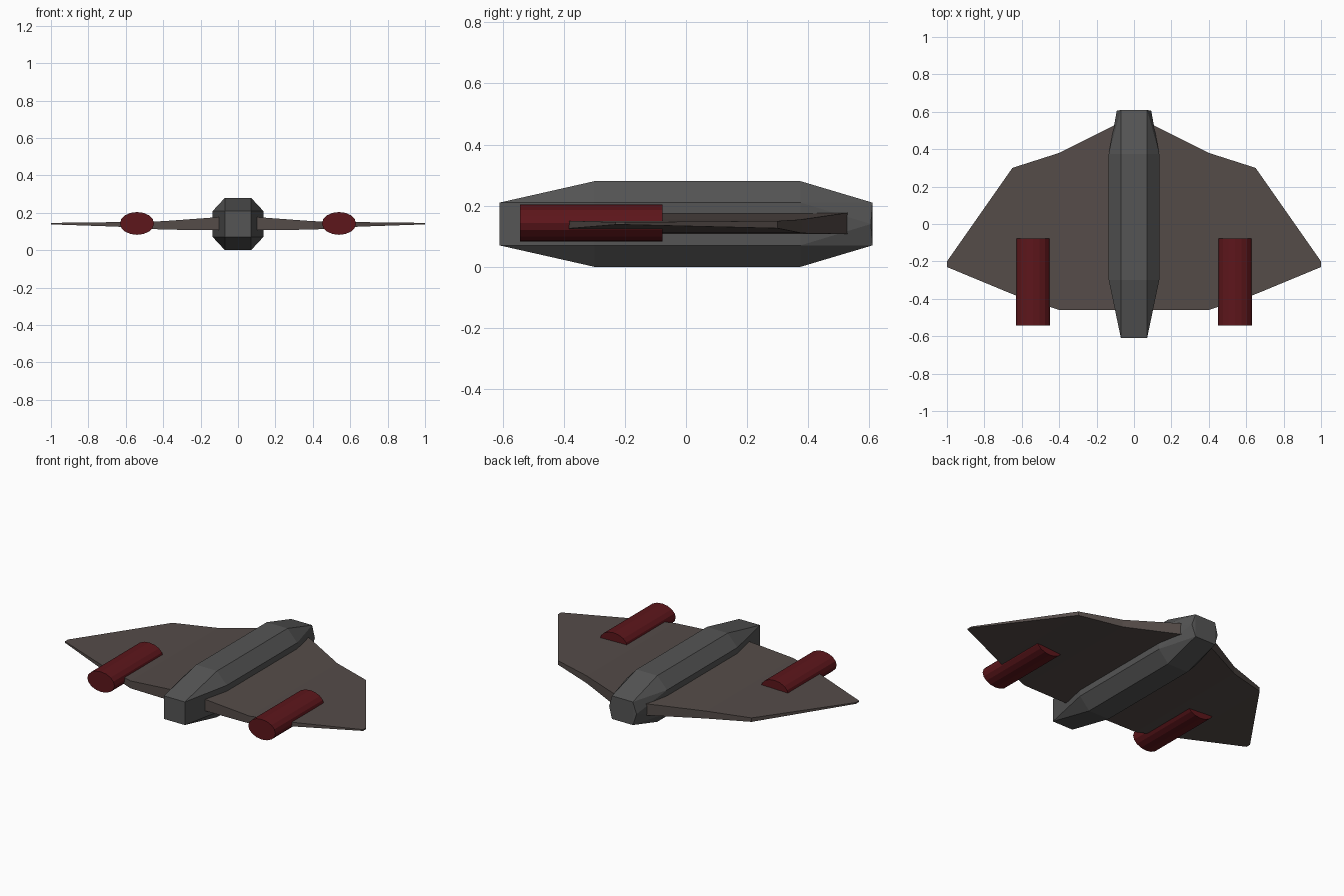
import bpy, bmesh, math

if "Cube" in bpy.data.objects:
    bpy.data.objects.remove(bpy.data.objects["Cube"])


def material(name, rgb):
    m = bpy.data.materials.new(name)
    m.diffuse_color = (*rgb, 1)
    m.use_nodes = True
    m.node_tree.nodes["Principled BSDF"].inputs["Base Color"].default_value = m.diffuse_color
    return m


GREY = material("hull_grey", (0.09, 0.09, 0.09))
BROWN = material("wing_brown", (0.09, 0.072, 0.066))
RED = material("engine_red", (0.11, 0.008, 0.011))


def finish(name, bm, mat):
    bmesh.ops.recalc_face_normals(bm, faces=bm.faces)
    mesh = bpy.data.meshes.new(name)
    bm.to_mesh(mesh)
    bm.free()
    mesh.materials.append(mat)
    ob = bpy.data.objects.new(name, mesh)
    bpy.context.collection.objects.link(ob)
    return ob


# Fuselage: faceted body with tapered ends, hull of its corner points
bm = bmesh.new()
for sx in (-1, 1):
    for sz in (-1, 1):
        for y in (-0.61, 0.61):
            bm.verts.new((sx * 0.07, y, 0.14 + sz * 0.07))
        for y in (-0.30, 0.375):
            bm.verts.new((sx * 0.135, y, 0.14 + sz * 0.07))
            bm.verts.new((sx * 0.07, y, 0.14 + sz * 0.14))
    bm.verts.new((sx * 0.092, 0.605, 0.14))
bmesh.ops.convex_hull(bm, input=bm.verts)
bmesh.ops.dissolve_limit(bm, angle_limit=math.radians(1),
                         verts=bm.verts, edges=bm.edges)
finish("fuselage", bm, GREY)

# Wings: x, leading y, trailing y, bottom z and top z at each edge
stations = [
    (0.10, 0.53, -0.46, 0.107, 0.177),
    (0.40, 0.38, -0.46, 0.110, 0.155),
    (0.65, 0.30, -0.375, 0.126, 0.150),
    (1.00, -0.20, -0.23, 0.138, 0.146),
]
for side, sx in (("left", -1), ("right", 1)):
    bm = bmesh.new()
    rings = [[bm.verts.new((sx * x, y, z)) for y, z in
              ((le, lo), (le, hi), (te, hi), (te, lo))]
             for x, le, te, lo, hi in stations]
    for a, b in zip(rings, rings[1:]):
        for i in range(4):
            j = (i + 1) % 4
            bm.faces.new((a[i], a[j], b[j], b[i]))
    bm.faces.new(rings[0])
    bm.faces.new(rings[-1])
    finish(side + "_wing", bm, BROWN)

# Engines: flattened cylinders sunk through the rear of the wings
for side, sx in (("left", -1), ("right", 1)):
    bm = bmesh.new()
    bmesh.ops.create_cone(bm, cap_ends=True, segments=16,
                          radius1=1, radius2=1, depth=1)
    for v in bm.verts:
        x, y, z = v.co
        v.co = (sx * 0.54 + x * 0.091, -0.31 + z * 0.465, 0.143 + y * 0.061)
    finish(side + "_engine", bm, RED)
